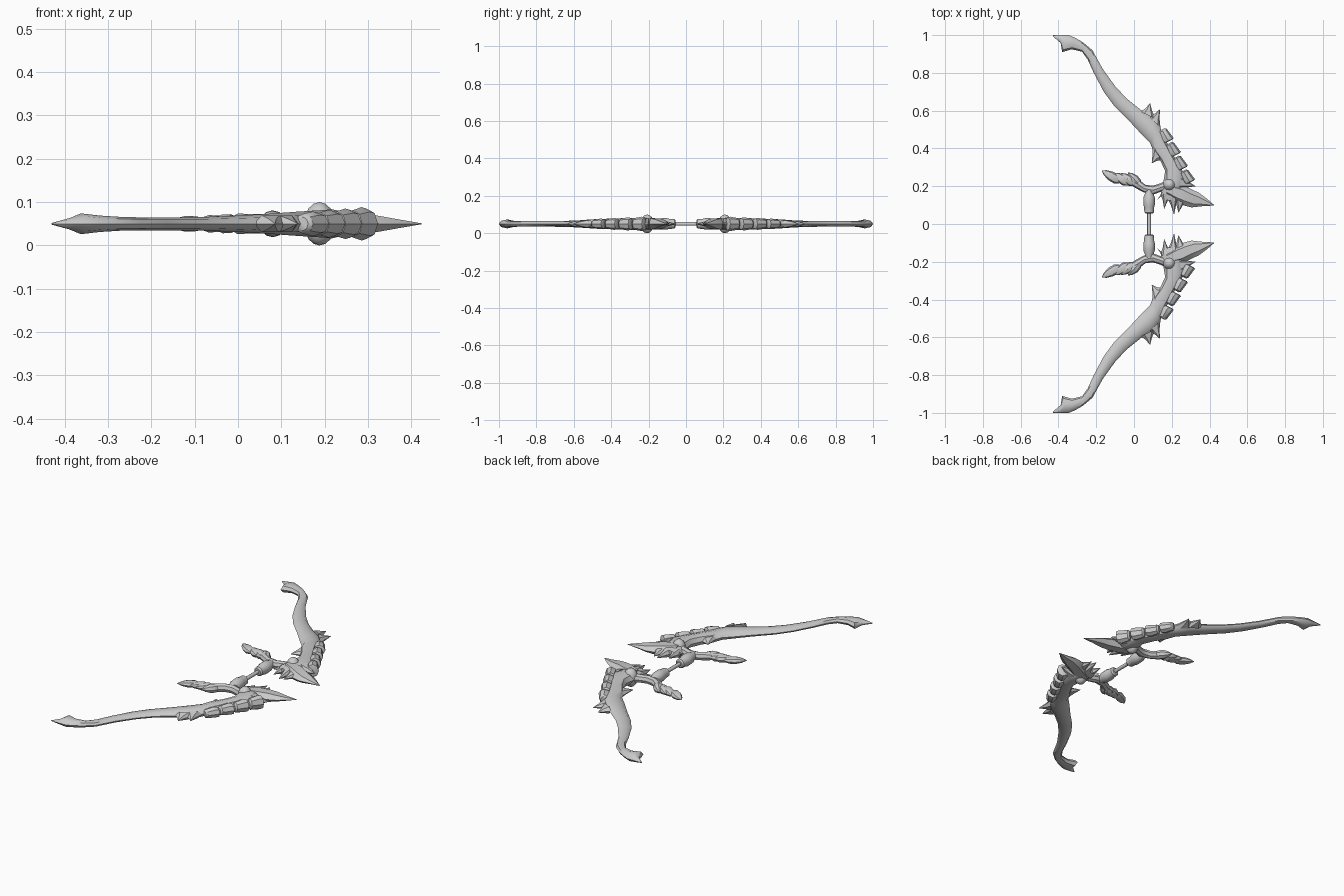
import bpy, bmesh, math
from mathutils import Vector

if "Cube" in bpy.data.objects:
    bpy.data.objects.remove(bpy.data.objects["Cube"])

MID = 0.05  # height of the flat symmetry plane

metal = bpy.data.materials.new("pale grey")
metal.use_nodes = True
metal.diffuse_color = (0.6, 0.6, 0.6, 1)
metal.node_tree.nodes["Principled BSDF"].inputs["Base Color"].default_value = (0.6, 0.6, 0.6, 1)


def finish(name, bm, angle=40, mirror=True):
    bmesh.ops.recalc_face_normals(bm, faces=bm.faces)
    mesh = bpy.data.meshes.new(name)
    bm.to_mesh(mesh)
    bm.free()
    ob = bpy.data.objects.new(name, mesh)
    bpy.context.collection.objects.link(ob)
    mesh.materials.append(metal)
    bpy.ops.object.select_all(action="DESELECT")
    ob.select_set(True)
    bpy.context.view_layer.objects.active = ob
    bpy.ops.object.shade_smooth_by_angle(angle=math.radians(angle))
    if mirror:
        mod = ob.modifiers.new("Mirror", "MIRROR")
        mod.use_axis = (False, True, False)
        mod.use_mirror_merge = False
    return ob


def loft(name, rows, sides=8, angle=40):
    """Oval sections spanning two edge points: (edge a, edge b, half thickness)."""
    bm = bmesh.new()
    rings = []
    for a, b, h in rows:
        a, b = Vector((*a, MID)), Vector((*b, MID))
        ring = []
        for i in range(sides):
            t = math.tau * i / sides
            p = (a + b) / 2 + (a - b) / 2 * math.cos(t)
            p.z += h * math.sin(t)
            ring.append(bm.verts.new(p))
        rings.append(ring)
    for r, s in zip(rings, rings[1:]):
        for i in range(sides):
            j = (i + 1) % sides
            bm.faces.new((r[i], r[j], s[j], s[i]))
    bm.faces.new(rings[0])
    bm.faces.new(rings[-1])
    return finish(name, bm, angle)


def spike(name, a, b, tip, h):
    """Four sided thorn from base a-b to a point."""
    a, b, tip = Vector(a), Vector(b), Vector(tip)
    belly = (a + b) / 2 * 0.55 + tip * 0.45
    side = (a - b) * 0.22
    return loft(name, [(a, b, h), (belly + side, belly - side, h * 0.6),
                       (tip + side * 0.02, tip - side * 0.02, 0.001)], 6, 25)


def turned(name, x, profile, sides=12, mirror=True):
    """Round bar along y from (y, radius) pairs."""
    bm = bmesh.new()
    rings = [[bm.verts.new((x + r * math.cos(math.tau * i / sides), y,
                            MID + r * math.sin(math.tau * i / sides)))
              for i in range(sides)] for y, r in profile]
    for r, s in zip(rings, rings[1:]):
        for i in range(sides):
            j = (i + 1) % sides
            bm.faces.new((r[i], r[j], s[j], s[i]))
    bm.faces.new(rings[0])
    bm.faces.new(rings[-1])
    return finish(name, bm, 40, mirror)


# Curved limb, from the flared tip down to the head
loft("limb", [
    ((-.43, 1.0), (-.429, .993), .002),
    ((-.39, 1.0), (-.388, .958), .013),
    ((-.345, 1.0), (-.38, .91), .024),
    ((-.31, .985), (-.33, .925), .019),
    ((-.27, .962), (-.275, .912), .016),
    ((-.22, .92), (-.245, .87), .015),
    ((-.165, .82), (-.213, .80), .015),
    ((-.10, .73), (-.16, .70), .015),
    ((-.04, .665), (-.105, .625), .016),
    ((.035, .605), (-.025, .545), .019),
    ((.10, .565), (.04, .475), .023),
    ((.135, .52), (.085, .43), .026),
    ((.17, .44), (.105, .38), .028),
    ((.20, .38), (.14, .335), .03),
    ((.24, .31), (.165, .28), .032),
    ((.275, .25), (.155, .22), .034),
    ((.26, .17), (.14, .18), .03),
    ((.22, .12), (.15, .13), .02)])

# Thorns on the limb
spike("outer_thorn", (.035, .595), (.115, .555), (.085, .64), .022)
spike("side_thorn", (.08, .57), (.14, .51), (.137, .607), .022)
spike("inner_thorn", (.095, .42), (.16, .34), (.094, .322), .02)

# Overlapping armour plates along the outer edge
along = Vector((.46, -.89)).normalized()
out = Vector((.89, .46)).normalized()
for i in range(4):
    c = Vector((.165, .468)).lerp(Vector((.278, .25)), i / 3)
    h = .026 + .003 * i
    rows = []
    for s, inner, outer, k in ((-.036, -.012, .015, .6), (-.028, -.025, .024, .9),
                               (.015, -.03, .031, 1.1), (.032, -.026, .034, 1), (.036, -.01, .024, .6)):
        p = c + along * s
        rows.append((p + out * outer, p + out * inner, h * k))
    loft("edge_plate", rows, 8, 35)
spike("last_plate", (.25, .26), (.24, .18), (.325, .2), .032)

# Head blade pointing outward
loft("head_blade", [
    ((.18, .22), (.17, .15), .035),
    ((.265, .205), (.22, .115), .033),
    ((.305, .183), (.265, .098), .027),
    ((.345, .165), (.305, .088), .019),
    ((.385, .135), (.36, .094), .01),
    ((.425, .10), (.424, .098), .001)], 6, 25)

# Claws reaching towards the grip
spike("front_claw", (.24, .15), (.17, .15), (.212, .05), .028)
spike("long_claw", (.29, .14), (.21, .13), (.235, .06), .022)
spike("middle_claw", (.2, .16), (.14, .16), (.16, .08), .026)
spike("back_claw", (.17, .2), (.15, .15), (.125, .13), .022)

# Round boss on both faces of the head
bm = bmesh.new()
bmesh.ops.create_uvsphere(bm, u_segments=12, v_segments=8, radius=1)
for v in bm.verts:
    v.co = Vector((.188 + v.co.x * .036, .208 + v.co.y * .036, MID + v.co.z * .05))
finish("boss", bm)

# Bridge arm from boss over the grip into the tail
loft("bridge_arm", [
    ((.18, .235), (.175, .175), .026),
    ((.14, .215), (.145, .172), .022),
    ((.10, .203), (.10, .155), .022),
    ((.06, .208), (.05, .168), .022),
    ((.03, .232), (.005, .192), .022),
    ((0, .245), (-.015, .207), .018)])

# Tail of overlapping leaves, each turned a little across the arm
for root, tip, w, h in (((.03, .205), (-.03, .272), .025, .024),
                        ((0, .21), (-.07, .268), .026, .022),
                        ((-.03, .212), (-.105, .27), .026, .02),
                        ((-.075, .225), (-.17, .283), .026, .018)):
    r, t = Vector(root), Vector(tip)
    n = (t - r).normalized().orthogonal()
    loft("tail_leaf", [(r.lerp(t, f) + n * w * k, r.lerp(t, f) - n * w * k, h * k)
                       for f, k in ((0, .45), (.2, .95), (.5, 1), (.8, .6), (1, .05))], 8, 35)

# Grip sleeves and the thin central rod
turned("grip_sleeve", .08, [(.055, .018), (.062, .025), (.09, .027), (.105, .031),
                            (.14, .03), (.16, .023), (.185, .02)])
turned("grip_rod", .08, [(-.07, .01), (.07, .01)], 10, False)
